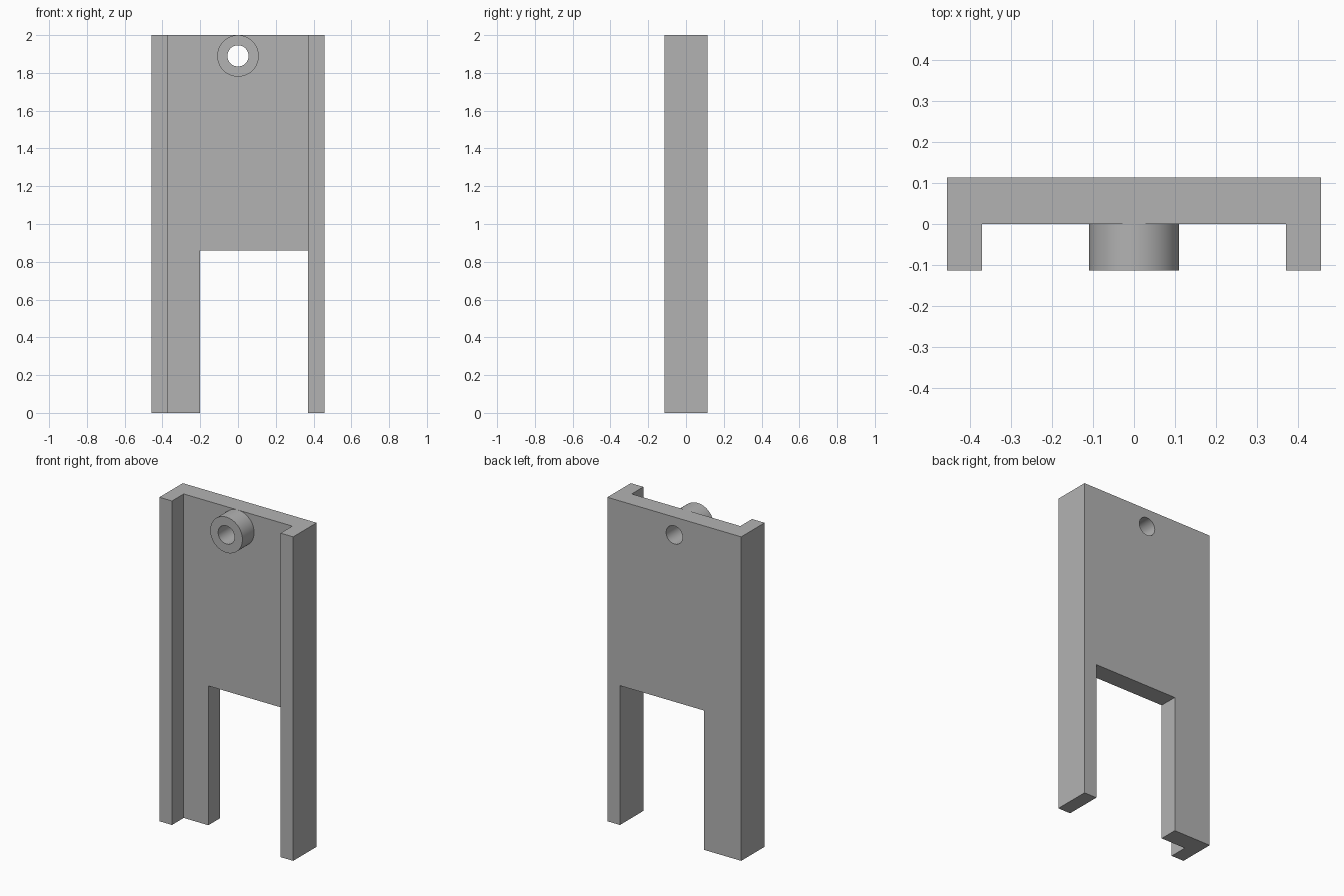
import bpy, bmesh, math
from mathutils import Matrix, Vector

cube = bpy.data.objects.get("Cube")
if cube:
    bpy.data.objects.remove(cube, do_unlink=True)

HALF_W, INNER_W, HALF_D, HEIGHT = 0.457, 0.371, 0.114, 2.0
BOSS_Z, BOSS_R, HOLE_R = 1.89, 0.11, 0.056

grey = bpy.data.materials.new("plain grey")
grey.use_nodes = True
colour = (0.45, 0.45, 0.45, 1)
grey.diffuse_color = colour
grey.node_tree.nodes["Principled BSDF"].inputs["Base Color"].default_value = colour


def finish(name, bm):
    bmesh.ops.recalc_face_normals(bm, faces=bm.faces)
    mesh = bpy.data.meshes.new(name)
    bm.to_mesh(mesh)
    bm.free()
    mesh.materials.append(grey)
    obj = bpy.data.objects.new(name, mesh)
    bpy.context.collection.objects.link(obj)
    return obj


def extrude(name, points, direction):
    """Extrude a closed outline along a direction."""
    bm = bmesh.new()
    face = bm.faces.new([bm.verts.new(p) for p in points])
    top = bmesh.ops.extrude_face_region(bm, geom=[face])["geom"]
    verts = [v for v in top if isinstance(v, bmesh.types.BMVert)]
    bmesh.ops.translate(bm, verts=verts, vec=Vector(direction))
    return finish(name, bm)


def cylinder(name, radius, y0, y1):
    """Front-to-back cylinder on the boss axis."""
    bm = bmesh.new()
    place = Matrix.Translation((0, (y0 + y1) / 2, BOSS_Z)) @ Matrix.Rotation(math.pi / 2, 4, "X")
    bmesh.ops.create_cone(bm, cap_ends=True, segments=64, radius1=radius,
                          radius2=radius, depth=y1 - y0, matrix=place)
    return finish(name, bm)


def activate(obj):
    bpy.ops.object.select_all(action="DESELECT")
    obj.select_set(True)
    bpy.context.view_layer.objects.active = obj


def cut(obj, cutter):
    mod = obj.modifiers.new("cut", "BOOLEAN")
    mod.operation, mod.solver, mod.object = "DIFFERENCE", "EXACT", cutter
    activate(obj)
    bpy.ops.object.modifier_apply(modifier=mod.name)


# Channel: back plate with a rail along each side
half = [(HALF_W, HALF_D), (HALF_W, -HALF_D), (INNER_W, -HALF_D), (INNER_W, 0)]
outline = half + [(-x, y) for x, y in reversed(half)]
channel = extrude("channel_plate", [(x, y, 0) for x, y in outline], (0, 0, HEIGHT))

# Round boss at the top of the plate
boss = cylinder("hanging_boss", BOSS_R, -HALF_D, 0)

# Off-centre opening at the bottom, flush with the left rail
opening = extrude("opening_cutter",
                  [(-0.202, -0.05, -0.1), (INNER_W, -0.05, -0.1),
                   (INNER_W, -0.05, 0.86), (-0.202, -0.05, 0.86)], (0, 0.3, 0))
# Hole through boss and plate
drill = cylinder("hole_cutter", HOLE_R, -0.3, 0.3)

cut(channel, opening)
cut(channel, drill)
cut(boss, drill)
for helper in (opening, drill):
    bpy.data.objects.remove(helper, do_unlink=True)

for part in (channel, boss):
    activate(part)
    bpy.ops.object.shade_smooth_by_angle(angle=math.radians(30))
